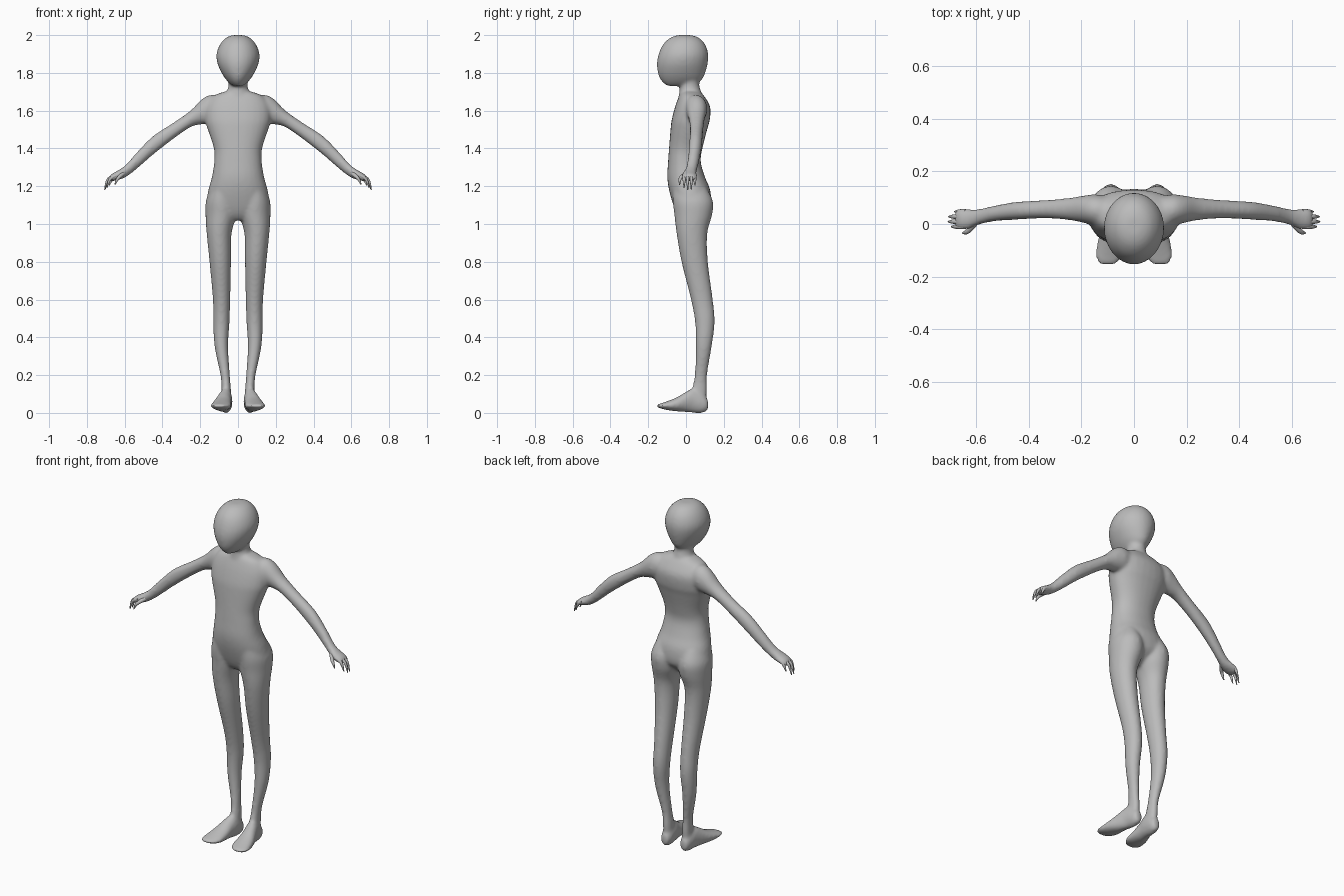
import bpy, bmesh, math

cube = bpy.data.objects.get("Cube")
if cube:
    bpy.data.objects.remove(cube, do_unlink=True)

grey = bpy.data.materials.new("plain_grey")
grey.use_nodes = True
grey.diffuse_color = (0.5, 0.5, 0.5, 1)
grey.node_tree.nodes["Principled BSDF"].inputs["Base Color"].default_value = (0.5, 0.5, 0.5, 1)

SIDES = 28
STEPS = 5


def spline(a, b, c, d, t):
    """Catmull-Rom blend of four ring tuples."""
    return [0.5 * (2 * q + (r - p) * t + (2 * p - 5 * q + 4 * r - s) * t * t
                   + (3 * q - p - 3 * r + s) * t ** 3)
            for p, q, r, s in zip(a, b, c, d)]


def loft(bm, rings, place, side=1, power=2.0):
    """Skin rings of (along, centre, half width, low, high)."""
    fine = []
    for i in range(len(rings) - 1):
        near = [rings[max(0, min(len(rings) - 1, i + k))] for k in (-1, 0, 1, 2)]
        fine += [spline(*near, s / STEPS) for s in range(STEPS)]
    fine.append(rings[-1])
    loops = []
    for along, mid, half, low, high in fine:
        loop = []
        for k in range(SIDES):
            angle = 2 * math.pi * k / SIDES
            c, s = math.cos(angle), math.sin(angle)
            u = mid + half * math.copysign(abs(c) ** (2 / power), c)
            v = (low + high) / 2 + (high - low) / 2 * math.copysign(abs(s) ** (2 / power), s)
            x, y, z = place(along, u, v)
            loop.append(bm.verts.new((x * side, y, z)))
        loops.append(loop)
    faces = [bm.faces.new((p[k], p[(k + 1) % SIDES], q[(k + 1) % SIDES], q[k]))
             for p, q in zip(loops, loops[1:]) for k in range(SIDES)]
    faces += [bm.faces.new(loops[0]), bm.faces.new(loops[-1])]
    bmesh.ops.recalc_face_normals(bm, faces=faces)


def upright(a, u, v):
    return u, v, a


def lengthwise(a, u, v):
    return u, a, v


def sideways(a, u, v):
    return a, u, v


head = [(2.0, 0, .03, -.045, .03), (1.985, 0, .065, -.085, .07), (1.95, 0, .096, -.122, .102),
        (1.9, 0, .114, -.145, .118), (1.85, 0, .109, -.154, .115), (1.8, 0, .087, -.149, .102),
        (1.765, 0, .064, -.135, .085), (1.742, 0, .042, -.115, .05), (1.73, 0, .022, -.095, -.02)]
neck = [(1.82, 0, .055, -.03, .085), (1.75, 0, .05, -.032, .07), (1.71, 0, .056, -.034, .077),
        (1.64, 0, .09, -.045, .1)]
torso = [(1.7, 0, .075, -.025, .075), (1.675, 0, .135, -.038, .098), (1.62, 0, .172, -.058, .128),
         (1.55, 0, .174, -.076, .126), (1.5, 0, .16, -.082, .112), (1.4, 0, .128, -.09, .087),
         (1.33, 0, .126, -.095, .078), (1.25, 0, .138, -.099, .1), (1.18, 0, .157, -.09, .128),
         (1.1, 0, .165, -.067, .13), (1.05, 0, .12, -.045, .09), (1.02, 0, .05, -.02, .05)]
leg = [(1.19, .085, .06, -.07, .11), (1.12, .088, .082, -.07, .143), (1.05, .089, .083, -.062, .139),
       (.95, .1, .066, -.05, .113), (.8, .094, .057, -.024, .116), (.6, .087, .046, .026, .142),
       (.48, .088, .043, .048, .152), (.35, .088, .036, .052, .136), (.2, .068, .025, .046, .112),
       (.12, .062, .025, .03, .112), (.05, .062, .028, .02, .105)]
foot = [(.117, .062, .02, .015, .07), (.09, .062, .031, 0, .1), (.04, .066, .036, 0, .13),
        (0, .075, .041, .004, .112), (-.05, .084, .051, .008, .082), (-.1, .09, .055, .015, .062),
        (-.135, .097, .047, .024, .05), (-.155, .1, .028, .03, .044)]
arm = [(.06, .045, .05, 1.55, 1.67), (.14, .052, .06, 1.535, 1.684), (.19, .056, .052, 1.528, 1.662),
       (.25, .057, .042, 1.513, 1.602), (.34, .056, .035, 1.452, 1.538), (.45, .05, .034, 1.366, 1.466),
       (.53, .04, .03, 1.296, 1.386), (.59, .027, .03, 1.25, 1.318), (.63, .018, .039, 1.234, 1.287),
       (.665, .018, .039, 1.226, 1.268), (.68, .018, .033, 1.225, 1.255)]

# Body, fused into one smooth skin
bm = bmesh.new()
loft(bm, head, upright)
loft(bm, neck, upright)
loft(bm, torso, upright, power=2.2)
for side in (1, -1):
    loft(bm, leg, upright, side)
    loft(bm, foot, lengthwise, side)
    loft(bm, arm, sideways, side)
mesh = bpy.data.meshes.new("body")
bm.to_mesh(mesh)
bm.free()
body = bpy.data.objects.new("body", mesh)
bpy.context.collection.objects.link(body)
mesh.materials.append(grey)
remesh = body.modifiers.new("skin", 'REMESH')
remesh.mode = 'VOXEL'
remesh.voxel_size = 0.008
remesh.use_smooth_shade = True
soften = body.modifiers.new("soften", 'SMOOTH')
soften.factor = 0.5
soften.iterations = 12
mesh.shade_smooth()


# Fingers and thumbs as tapered curved tubes
def digit(name, side, points):
    curve = bpy.data.curves.new(name, 'CURVE')
    curve.dimensions = '3D'
    curve.bevel_depth = 0.01
    curve.bevel_resolution = 3
    curve.use_fill_caps = True
    path = curve.splines.new('NURBS')
    path.points.add(len(points) - 1)
    path.use_endpoint_u = True
    path.order_u = 3
    for point, (x, y, z, radius) in zip(path.points, points):
        point.co = (side * x, y, z, 1)
        point.radius = radius
    curve.materials.append(grey)
    bpy.context.collection.objects.link(bpy.data.objects.new(name, curve))


for side, word in ((1, "left"), (-1, "right")):
    for i, finger in enumerate(("index", "middle", "ring", "little")):
        y = -.01 + i * .019
        short = (.012, 0, .002, .024)[i]
        digit(f"{word}_{finger}_finger", side,
              [(.64, y, 1.258, 1), (.672 - short / 2, y, 1.25, .95),
               (.697 - short, y, 1.228, .75), (.706 - short, y, 1.18 + short, .25)])
    digit(f"{word}_thumb", side, [(.605, .005, 1.268, 1.3), (.625, -.024, 1.252, 1),
                                  (.642, -.034, 1.235, .8), (.652, -.034, 1.208, .25)])
